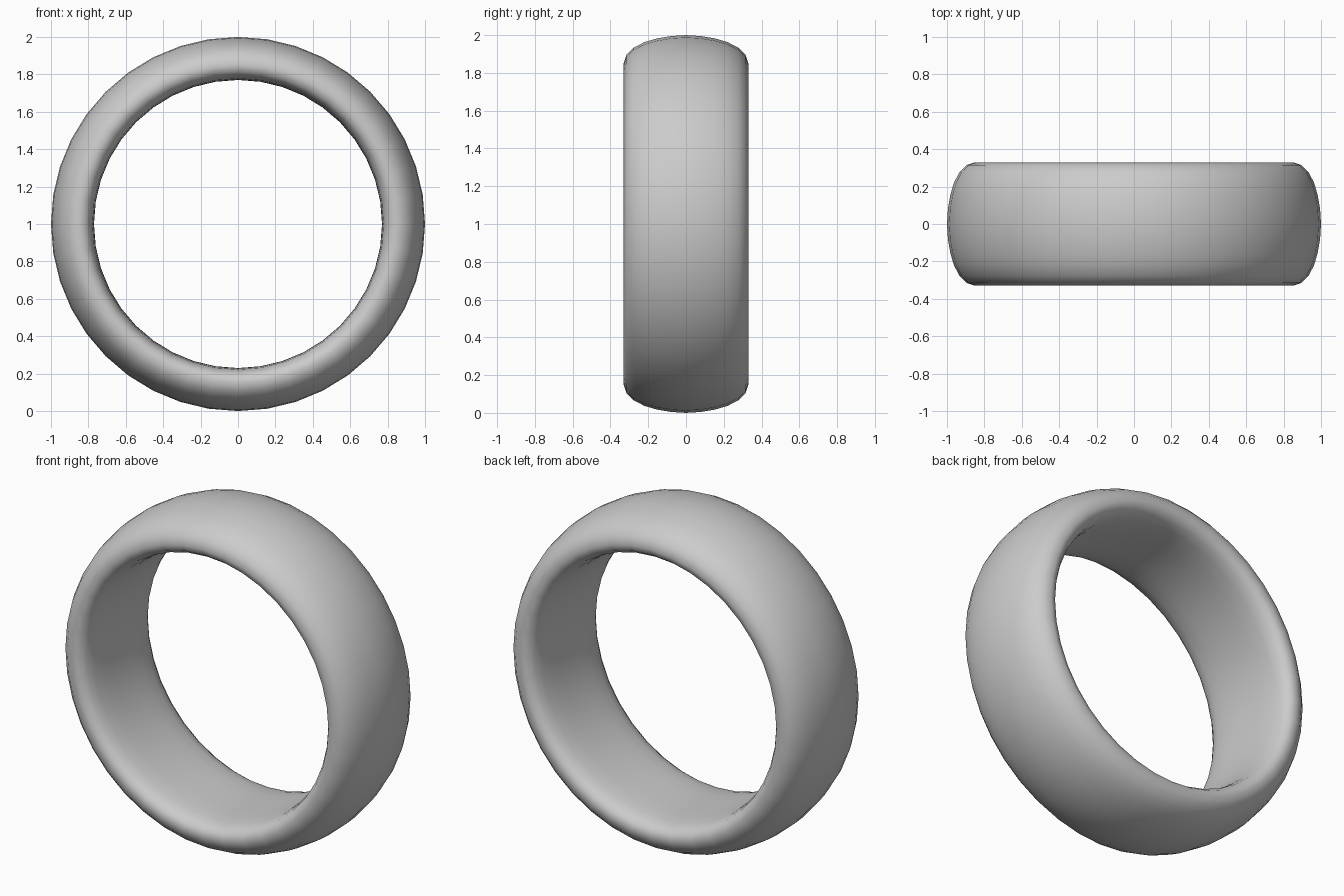
import bpy, bmesh, math

if "Cube" in bpy.data.objects:
    bpy.data.objects.remove(bpy.data.objects["Cube"])

SEGMENTS = 40
CENTRE_Z = 1.0

# Half cross-section (radius, y) from the outer crown round to the inner bore
half = [(1.0, 0.0), (0.995, 0.08), (0.982, 0.155), (0.963, 0.22),
        (0.933, 0.278), (0.895, 0.315), (0.85, 0.33), (0.813, 0.318),
        (0.79, 0.285), (0.778, 0.235), (0.772, 0.16), (0.77, 0.08), (0.77, 0.0)]
# Mirror it to close the loop
profile = half + [(r, -y) for r, y in half[-2:0:-1]]

# Sweep the cross-section around the y axis
bm = bmesh.new()
rings = []
for i in range(SEGMENTS):
    a = 2 * math.pi * i / SEGMENTS
    rings.append([bm.verts.new((r * math.sin(a), y, CENTRE_Z + r * math.cos(a)))
                  for r, y in profile])
n = len(profile)
for i in range(SEGMENTS):
    p, q = rings[i], rings[(i + 1) % SEGMENTS]
    for j in range(n):
        k = (j + 1) % n
        bm.faces.new((p[j], p[k], q[k], q[j]))
bmesh.ops.recalc_face_normals(bm, faces=bm.faces)
for f in bm.faces:
    f.smooth = True

# Ring band object
mesh = bpy.data.meshes.new("ring_band")
bm.to_mesh(mesh)
bm.free()
bpy.context.collection.objects.link(bpy.data.objects.new("ring_band", mesh))
